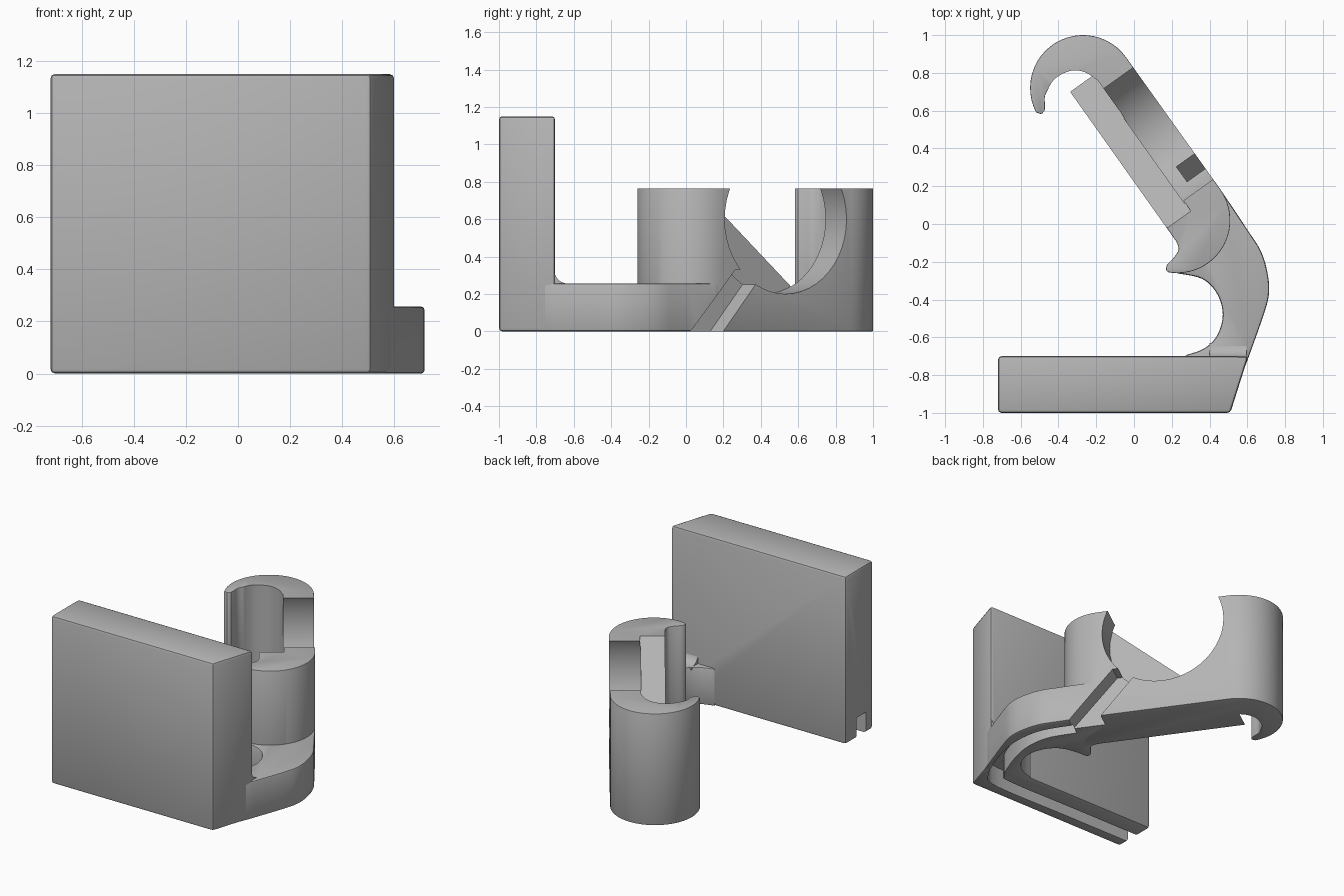
import bpy, bmesh, math
from mathutils import Vector

if "Cube" in bpy.data.objects:
    bpy.data.objects.remove(bpy.data.objects["Cube"])

grey = bpy.data.materials.new("plain_grey")
grey.use_nodes = True
grey.diffuse_color = (0.46, 0.46, 0.46, 1)
grey.node_tree.nodes["Principled BSDF"].inputs["Base Color"].default_value = (0.46, 0.46, 0.46, 1)


# Mappings from profile coordinates to space; the clamp has its own axes:
# u runs along it from far hook to near hook, v points to its outer face
def world(x, y, z):
    return Vector((x, y, z))


def clamp(u, v, z):
    return Vector((-0.27 + 0.581 * u + 0.814 * v, 0.72 - 0.814 * u + 0.581 * v, z))


def clamp_side(u, z, v):
    return clamp(u, v, z)


def ramp(u, v, top):
    return clamp(u, v, 1.2 if top else 0.02 + 0.864 * u)


def along_x(y, z, x):
    return Vector((x, y, z))


def prism(name, profile, low, high, place=world):
    bm = bmesh.new()
    ends = [[bm.verts.new(place(a, b, c)) for a, b in profile] for c in (low, high)]
    bm.faces.new(ends[0])
    bm.faces.new(ends[1])
    n = len(profile)
    for i in range(n):
        j = (i + 1) % n
        bm.faces.new((ends[0][i], ends[0][j], ends[1][j], ends[1][i]))
    bmesh.ops.recalc_face_normals(bm, faces=bm.faces)
    mesh = bpy.data.meshes.new(name)
    bm.to_mesh(mesh)
    bm.free()
    mesh.materials.append(grey)
    obj = bpy.data.objects.new(name, mesh)
    bpy.context.collection.objects.link(obj)
    return obj


def arc(cx, cy, r, start, end, steps=24):
    angles = [math.radians(start + (end - start) * i / steps) for i in range(steps + 1)]
    return [(cx + r * math.cos(a), cy + r * math.sin(a)) for a in angles]


def smooth_path(points, steps=5):
    # Catmull-Rom interpolation through a few points
    pts = [Vector(p) for p in points]
    pts = [pts[0]] + pts + [pts[-1]]
    out = []
    for p, q, r, s in zip(pts, pts[1:], pts[2:], pts[3:]):
        for i in range(steps):
            t = i / steps
            w = 0.5 * (2 * q + (r - p) * t + (2 * p - 5 * q + 4 * r - s) * t ** 2
                       + (3 * q - p - 3 * r + s) * t ** 3)
            out.append((w.x, w.y))
    return out + [tuple(pts[-1])]


def ribbon(points, half):
    left, right = [], []
    for i, p in enumerate(points):
        a, b = Vector(points[max(i - 1, 0)]), Vector(points[min(i + 1, len(points) - 1)])
        d = (b - a).normalized()
        left.append((p[0] - d.y * half, p[1] + d.x * half))
        right.append((p[0] + d.y * half, p[1] - d.x * half))
    return left + right[::-1]


def bevel(obj, width):
    m = obj.modifiers.new("soft_edges", "BEVEL")
    m.width = width
    m.segments = 2
    m.limit_method = "ANGLE"
    m.angle_limit = math.radians(50)


def cut(obj, cutter):
    m = obj.modifiers.new("cut", "BOOLEAN")
    m.operation = "DIFFERENCE"
    m.solver = "EXACT"
    m.object = cutter
    cutter.hide_render = True
    cutter.hide_set(True)
    cutter.display_type = "WIRE"


# Upright plate with one slanted end
plate = prism("upright_plate", [(-0.72, -1), (0.51, -1), (0.605, -0.7), (-0.72, -0.7)], 0, 1.15)
bevel(plate, 0.018)

# Low curved arm between plate and clamp
outer = smooth_path([(0.46, 0.18), (0.6, -0.03), (0.67, -0.14), (0.705, -0.25), (0.715, -0.36),
                     (0.69, -0.47), (0.605, -0.71)])
inner = smooth_path([(0.27, -0.695), (0.37, -0.66), (0.44, -0.59), (0.47, -0.48), (0.44, -0.37),
                     (0.36, -0.29), (0.22, -0.26)])
arm = prism("curved_arm", outer + [(0.57, -0.8), (0.27, -0.8)] + inner + [(0.32, -0.08), (0.33, 0.1)], 0, 0.257)
bevel(arm, 0.012)

# Concave fillet where the arm meets the plate
fillet = prism("plate_fillet", [(-0.72, 0.24), (-0.72, 0.33)] + arc(-0.63, 0.33, 0.075, 180, 270, 8)
               + [(-0.63, 0.24)], 0.4, 0.595, along_x)

# Tall clamp body with a hook at each end
near_end = 0.86
hooks = (arc(0, 0, 0.28, 90, 262)
         + [(-0.015, -0.26), (-0.02, -0.235)]
         + smooth_path([(-0.045, -0.215), (-0.085, -0.185), (-0.11, -0.12), (-0.095, -0.08), (-0.05, -0.067)], 4)
         + smooth_path([(0.95, -0.07), (0.99, -0.085), (1.01, -0.13), (1.02, -0.18), (1.04, -0.203)], 4)
         + arc(near_end, 0, 0.28, -45, 90))
body = prism("hooked_clamp", hooks, 0, 0.765, clamp)
bevel(body, 0.009)

# Sloping channel inside the clamp, open at the top
channel = smooth_path([(-0.085, -0.185), (-0.125, -0.1), (-0.114, -0.005), (-0.065, 0.055), (0.013, 0.087)], 5)
channel += smooth_path([(0.85, 0.087), (0.93, 0.065), (0.975, 0.01), (1.0, -0.06), (1.008, -0.13)], 5)
channel_cutter = prism("channel_cutter", channel + [(0.98, -0.16), (-0.02, -0.16)], 0, 1, ramp)

# Round recess in the outer face
recess_cutter = prism("recess_cutter", arc(0.43, 0.6, 0.4, 0, 352.5, 47), 0.083, 0.6, clamp_side)

# Slanted slot leading from the recess down to the base
slot_cutter = prism("slot_cutter", [(1.094, -0.05), (0.76, 0.33), (0.56, 0.33), (0.882, -0.05)],
                    0.16, 0.7, clamp_side)

# Cable groove under the plate and arm
groove = smooth_path([(-0.9, -0.87), (-0.2, -0.87), (0.35, -0.87), (0.46, -0.82), (0.53, -0.68),
                      (0.585, -0.5), (0.595, -0.35), (0.56, -0.2), (0.46, -0.04)], 4)
groove_cutter = prism("groove_cutter", ribbon(groove, 0.05), -0.1, 0.14)

for part, cutters in ((plate, [groove_cutter]),
                      (arm, [slot_cutter, groove_cutter]),
                      (body, [channel_cutter, recess_cutter, slot_cutter, groove_cutter])):
    for cutter in cutters:
        cut(part, cutter)

# Apply the cuts and shade smooth with sharp edges kept
for part in (plate, arm, fillet, body):
    bpy.ops.object.select_all(action="DESELECT")
    part.select_set(True)
    bpy.context.view_layer.objects.active = part
    for m in list(part.modifiers):
        bpy.ops.object.modifier_apply(modifier=m.name)
    bpy.ops.object.shade_smooth_by_angle(angle=math.radians(30))
for cutter in (channel_cutter, recess_cutter, slot_cutter, groove_cutter):
    bpy.data.objects.remove(cutter)
